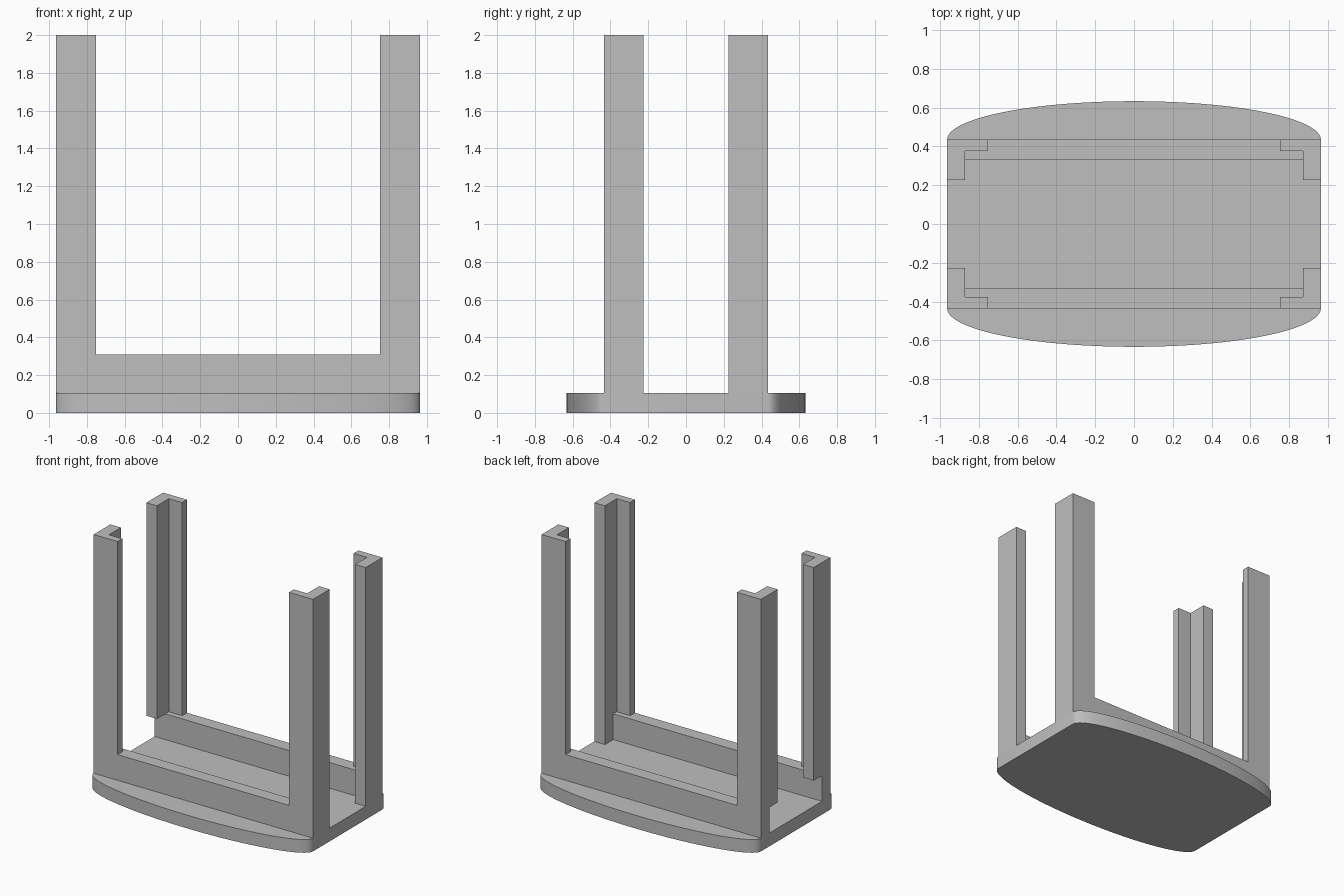
import bpy, bmesh, math

cube = bpy.data.objects.get("Cube")
if cube:
    bpy.data.objects.remove(cube, do_unlink=True)

GREY = 0.52
grey = bpy.data.materials.new("plain grey")
grey.use_nodes = True
grey.diffuse_color = (GREY, GREY, GREY, 1)
grey.node_tree.nodes["Principled BSDF"].inputs["Base Color"].default_value = (GREY, GREY, GREY, 1)

# Main sizes: half length, half width at the rails, bulge depth
X, Y, BULGE = 0.963, 0.435, 0.198
BASE_TOP, RAIL_TOP, TOP = 0.105, 0.309, 2.0
POST_X, WALL_X = 0.753, 0.87                    # post inner edge, end wall inner face
POST_Y, RAIL_Y, WALL_Y = 0.226, 0.33, 0.375     # post edge, rail face, side wall face


def prism(name, outline, z0, z1, smooth=False):
    """Extrude a flat outline from z0 up to z1."""
    bm = bmesh.new()
    face = bm.faces.new([bm.verts.new((x, y, z0)) for x, y in outline])
    result = bmesh.ops.extrude_face_region(bm, geom=[face])
    for v in result["geom"]:
        if isinstance(v, bmesh.types.BMVert):
            v.co.z = z1
    bmesh.ops.recalc_face_normals(bm, faces=bm.faces)
    mesh = bpy.data.meshes.new(name)
    bm.to_mesh(mesh)
    bm.free()
    mesh.materials.append(grey)
    obj = bpy.data.objects.new(name, mesh)
    bpy.context.collection.objects.link(obj)
    if smooth:
        bpy.ops.object.select_all(action="DESELECT")
        obj.select_set(True)
        bpy.context.view_layer.objects.active = obj
        bpy.ops.object.shade_smooth_by_angle(angle=math.radians(30))
    return obj


def rect(x0, x1, y0, y1):
    return [(x0, y0), (x1, y0), (x1, y1), (x0, y1)]


# Base plate: straight ends, half-ellipse front and back
STEPS = 64
arc = [math.pi * i / STEPS for i in range(STEPS + 1)]
outline = [(X * math.cos(a), Y + BULGE * math.sin(a)) for a in arc]
outline += [(-x, -y) for x, y in outline]
prism("base_plate", outline, 0, BASE_TOP, smooth=True)

for sy, depth in ((-1, "front"), (1, "back")):
    # Long rail along each side of the tray
    prism(depth + "_rail", rect(-X, X, sy * RAIL_Y, sy * Y), BASE_TOP, RAIL_TOP)

    # L-section corner posts
    for sx, side in ((-1, "right"), (1, "left")):
        corner = [(X, Y), (POST_X, Y), (POST_X, WALL_Y),
                  (WALL_X, WALL_Y), (WALL_X, POST_Y), (X, POST_Y)]
        prism(f"{depth}_{side}_post", [(sx * x, sy * y) for x, y in corner], RAIL_TOP, TOP)

    # The left posts reach down to the base; the right ones stop at the rail
    prism(depth + "_left_post_foot", rect(WALL_X, X, sy * POST_Y, sy * RAIL_Y), BASE_TOP, RAIL_TOP)
